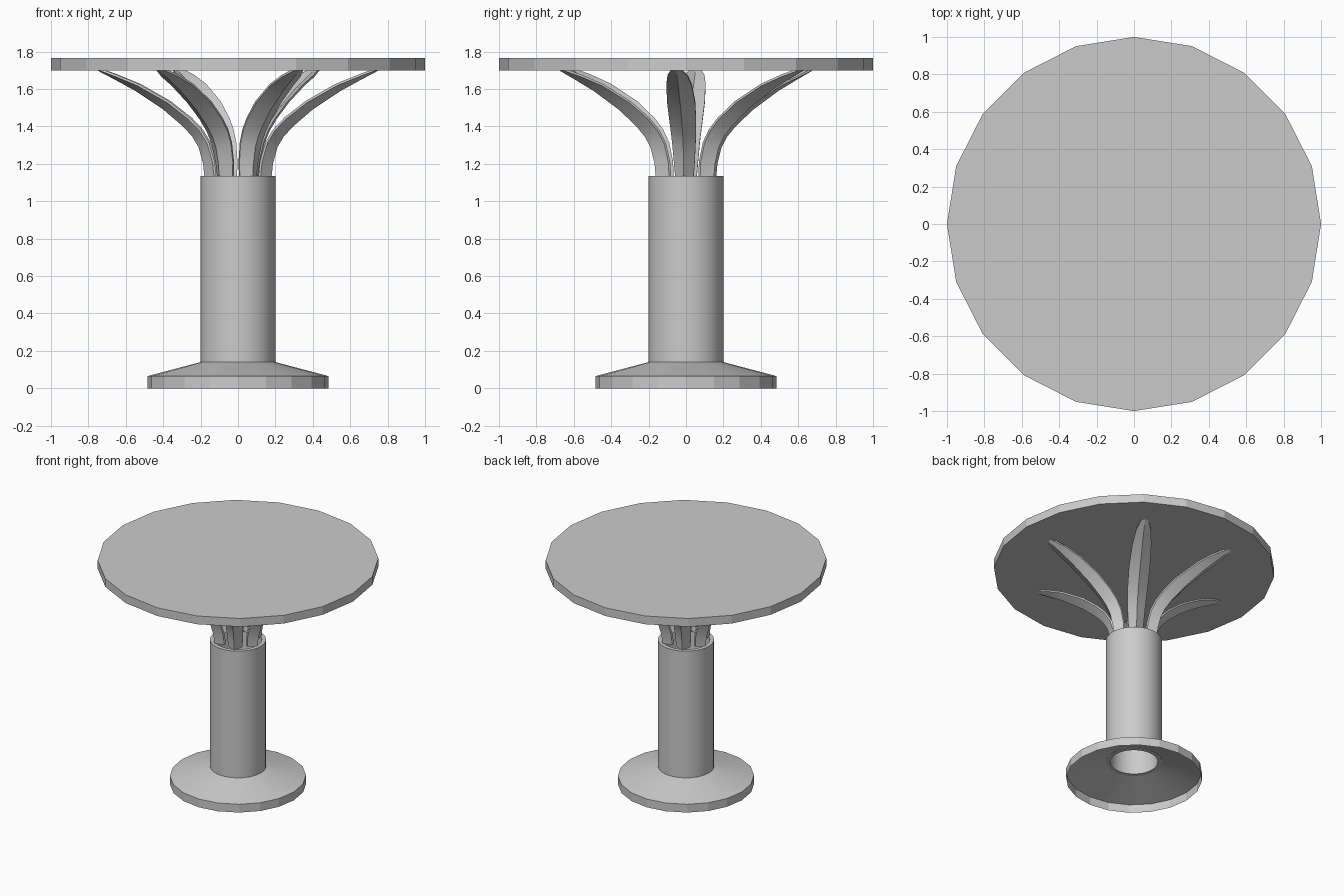
import bpy
import math
from mathutils import Vector

if "Cube" in bpy.data.objects:
    bpy.data.objects.remove(bpy.data.objects["Cube"])


def make_object(name, verts, faces, smooth=None):
    mesh = bpy.data.meshes.new(name)
    mesh.from_pydata(verts, [], faces)
    obj = bpy.data.objects.new(name, mesh)
    bpy.context.collection.objects.link(obj)
    if smooth:
        bpy.ops.object.select_all(action='DESELECT')
        obj.select_set(True)
        bpy.context.view_layer.objects.active = obj
        bpy.ops.object.shade_smooth_by_angle(angle=math.radians(smooth))
    return obj


def lathe(name, profile, sides, closed=False, smooth=None):
    """Spin an (r, z) profile, listed bottom to top on the outside."""
    n = len(profile)
    verts = [(r * math.cos(a), r * math.sin(a), z)
             for a in (2 * math.pi * i / sides for i in range(sides))
             for r, z in profile]
    faces = []
    for i in range(sides):
        j = (i + 1) % sides
        for k in range(n if closed else n - 1):
            m = (k + 1) % n
            faces.append((i * n + k, j * n + k, j * n + m, i * n + m))
    return make_object(name, verts, faces, smooth)


# Round top: faceted 20-sided disc
bpy.ops.mesh.primitive_cylinder_add(vertices=20, radius=1, depth=0.065,
                                    location=(0, 0, 1.7325),
                                    rotation=(0, 0, math.pi / 2))
bpy.context.object.name = "table_top"

# Foot: hollow sloped shell
lathe("base_shell", [(0.485, 0), (0.485, 0.065), (0.2, 0.14)], 20, smooth=15)

# Column: open tube
lathe("column_tube", [(0.2, 0.138), (0.2, 1.135), (0.17, 1.135), (0.17, 0.138)],
      32, closed=True, smooth=30)

# Leaves: keeled blades curving out to the top; (radius, z, half width, keel depth)
LEAF = [(0.180, 1.13, 0.050, 0.055), (0.187, 1.20, 0.056, 0.055),
        (0.212, 1.29, 0.063, 0.054), (0.245, 1.345, 0.068, 0.053),
        (0.295, 1.40, 0.072, 0.051), (0.400, 1.49, 0.075, 0.045),
        (0.550, 1.59, 0.068, 0.032), (0.660, 1.65, 0.054, 0.018),
        (0.755, 1.70, 0.022, 0.004)]
THICK = 0.012


def make_leaf(name, angle):
    radial = Vector((math.cos(angle), math.sin(angle), 0))
    side = Vector((-math.sin(angle), math.cos(angle), 0))
    up = Vector((0, 0, 1))
    verts, faces = [], []
    last = len(LEAF) - 1
    for i, (r, z, w, d) in enumerate(LEAF):
        a, b = LEAF[max(i - 1, 0)], LEAF[min(i + 1, last)]
        t = (radial * (b[0] - a[0]) + up * (b[1] - a[1])).normalized()
        normal = side.cross(t) * -1
        if normal.dot(radial) > 0:
            normal = -normal
        p = radial * r + up * z
        for s, n in ((-w, d), (0, 0), (w, d),
                     (w, d + THICK), (0, THICK), (-w, d + THICK)):
            verts.append(p + side * s + normal * n)
    for i in range(last):
        for k in range(6):
            m = (k + 1) % 6
            faces.append((i * 6 + k, i * 6 + m, i * 6 + 6 + m, i * 6 + 6 + k))
    e = last * 6
    faces += [(0, 5, 4, 1), (1, 4, 3, 2),
              (e, e + 1, e + 4, e + 5), (e + 1, e + 2, e + 3, e + 4)]
    make_object(name, verts, faces, smooth=30)


for i in range(6):
    make_leaf(f"support_leaf_{i + 1}", math.radians(60 * i - 4))
